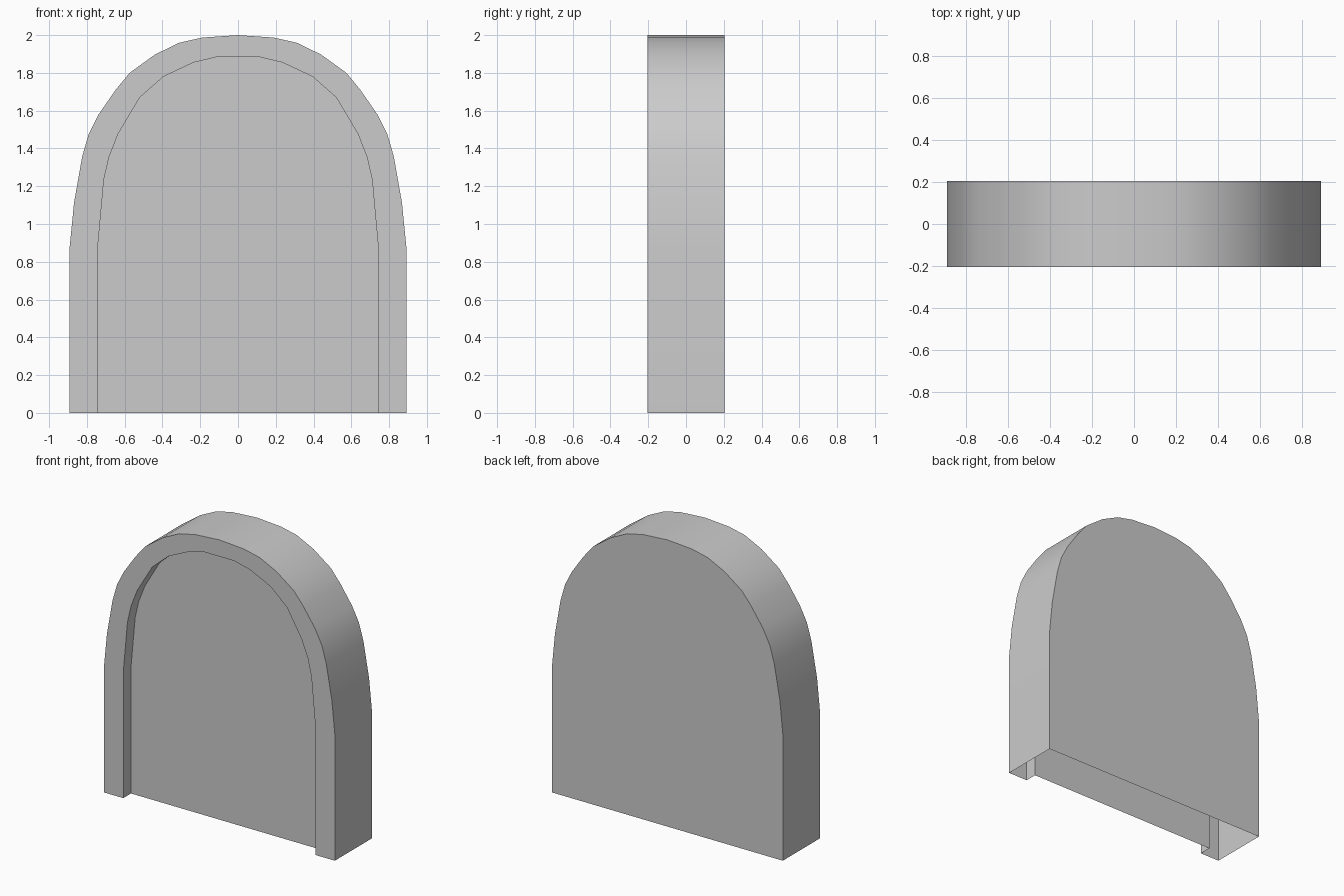
import bpy, bmesh
from math import radians

if "Cube" in bpy.data.objects:
    bpy.data.objects.remove(bpy.data.objects["Cube"])

FRONT, RECESS, BACK = -0.205, -0.12, 0.205

# Right half of each arch profile (x, z), from the foot to the crown
OUTER = [(.891, 0), (.891, .88), (.868, 1.113), (.825, 1.357), (.79, 1.478), (.738, 1.58),
         (.648, 1.71), (.574, 1.80), (.44, 1.897), (.31, 1.96), (.188, 1.987), (0, 2)]
INNER = [(.742, 0), (.742, .88), (.71, 1.235), (.682, 1.357), (.634, 1.478),
         (.52, 1.67), (.395, 1.78), (.235, 1.855), (.113, 1.884)]


def mirrored(half):
    """Full arch from the right foot over the crown to the left foot."""
    return half + [(-x, z) for x, z in reversed(half) if x > 0]


bm = bmesh.new()


def arch(half, y):
    return [bm.verts.new((x, y, z)) for x, z in mirrored(half)]


def bridge(a, b):
    for i in range(len(a) - 1):
        bm.faces.new((a[i], b[i], b[i + 1], a[i + 1]))


outer_front, outer_back = arch(OUTER, FRONT), arch(OUTER, BACK)
inner_front, inner_recess = arch(INNER, FRONT), arch(INNER, RECESS)

# Outer wall and the jamb of the recess (underside stays open)
bridge(outer_front, outer_back)
bridge(inner_recess, inner_front)

# Back, front rim and recessed panel
bm.faces.new(outer_back[::-1])
bm.faces.new(outer_front + inner_front[::-1])
bm.faces.new(inner_recess)
bm.normal_update()

mesh = bpy.data.meshes.new("arched_panel")
bm.to_mesh(mesh)
bm.free()
obj = bpy.data.objects.new("arched_panel", mesh)
bpy.context.collection.objects.link(obj)

# Smooth arch curve with crisp rim edges
bpy.context.view_layer.objects.active = obj
obj.select_set(True)
bpy.ops.object.shade_smooth_by_angle(angle=radians(35))
